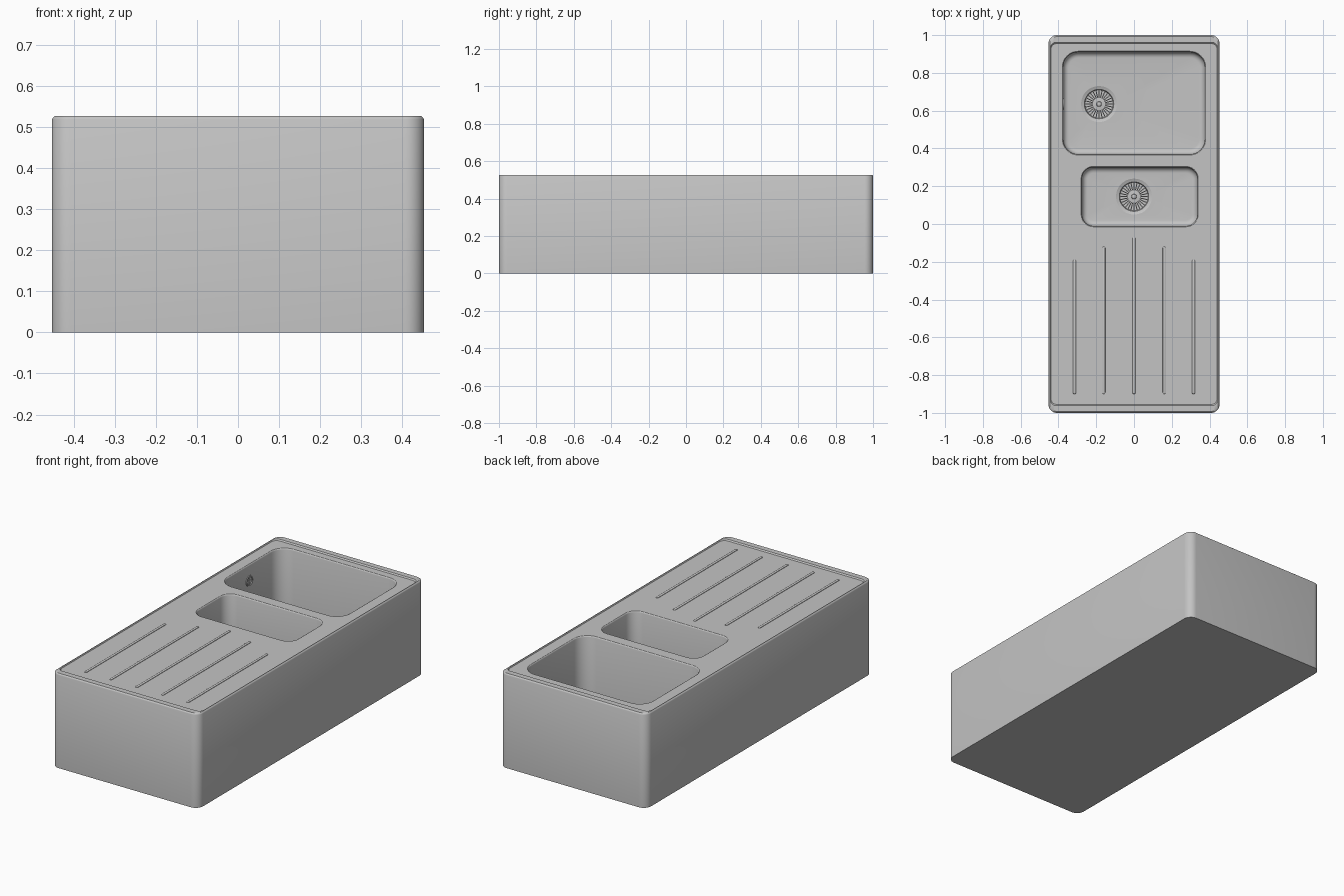
import bpy, bmesh, math
from mathutils import Matrix, Vector

if "Cube" in bpy.data.objects:
    bpy.data.objects.remove(bpy.data.objects["Cube"])

steel = bpy.data.materials.new("brushed_steel_grey")
steel.diffuse_color = (0.55, 0.55, 0.55, 1)
steel.use_nodes = True
steel.node_tree.nodes["Principled BSDF"].inputs["Base Color"].default_value = steel.diffuse_color


def finish(name, bm):
    """Turn a bmesh into a smooth-shaded steel object."""
    me = bpy.data.meshes.new(name)
    bm.to_mesh(me)
    bm.free()
    me.materials.append(steel)
    ob = bpy.data.objects.new(name, me)
    bpy.context.collection.objects.link(ob)
    bpy.ops.object.select_all(action='DESELECT')
    ob.select_set(True)
    bpy.context.view_layer.objects.active = ob
    bpy.ops.object.shade_smooth_by_angle(angle=math.radians(35))
    return ob


def rrect(bm, x0, x1, y0, y1, r, z, seg=8):
    """Counter-clockwise rounded rectangle of vertices."""
    out = []
    corners = ((x1 - r, y1 - r), (x0 + r, y1 - r), (x0 + r, y0 + r), (x1 - r, y0 + r))
    for k, (cx, cy) in enumerate(corners):
        for i in range(seg + 1):
            a = (k + i / seg) * math.pi / 2
            out.append(bm.verts.new((cx + r * math.cos(a), cy + r * math.sin(a), z)))
    return out


def ring(bm, cx, cy, r, z, n=48):
    return [bm.verts.new((cx + r * math.cos(2 * math.pi * i / n),
                          cy + r * math.sin(2 * math.pi * i / n), z)) for i in range(n)]


def loft(bm, loops):
    for a, b in zip(loops, loops[1:]):
        n = len(a)
        for i in range(n):
            j = (i + 1) % n
            bm.faces.new((a[i], a[j], b[j], b[i]))


def fill(bm, *loops):
    """Flat upward face bounded by the first loop, the others are holes."""
    edges = []
    for lp in loops:
        for i in range(len(lp)):
            pair = (lp[i], lp[(i + 1) % len(lp)])
            edges.append(bm.edges.get(pair) or bm.edges.new(pair))
    res = bmesh.ops.triangle_fill(bm, use_beauty=True, use_dissolve=False,
                                  edges=edges, normal=(0, 0, 1))
    for f in res["geom"]:
        if isinstance(f, bmesh.types.BMFace):
            f.normal_update()
            if f.normal.z < 0:
                f.normal_flip()


DECK = 0.521
# x0, x1, y0, y1, corner radius, floor height, drain centre
BOWLS = {
    "large_bowl": (-0.38, 0.38, 0.365, 0.915, 0.085, 0.15, (-0.185, 0.635)),
    "small_bowl": (-0.28, 0.34, -0.015, 0.305, 0.065, 0.25, (0.0, 0.145)),
}

# Outer block with raised rim and deck, open where the bowls sit
bm = bmesh.new()
profile = [(0.453, 1.0, 0.045, 0.0), (0.453, 1.0, 0.045, 0.519),
           (0.451, 0.998, 0.043, 0.523), (0.446, 0.993, 0.040, 0.527),
           (0.443, 0.962, 0.032, 0.527), (0.440, 0.955, 0.030, DECK)]
loops = [rrect(bm, -x, x, -y, y, r, z) for x, y, r, z in profile]
loft(bm, loops)
bm.faces.new(loops[0][::-1])
holes = [rrect(bm, *b[:5], DECK) for b in BOWLS.values()]
fill(bm, loops[-1], *holes)
finish("sink_body", bm)

for name, (x0, x1, y0, y1, r, zf, (dx, dy)) in BOWLS.items():
    # Bowl: rolled lip, straight walls, rounded bottom edge, floor with drain hole
    bm = bmesh.new()
    steps = [(0, DECK), (0.003, DECK - 0.002), (0.005, DECK - 0.007)]
    f = 0.03
    for i in range(7):
        a = i / 6 * math.pi / 2
        steps.append((0.005 + f * (1 - math.cos(a)), zf + f * (1 - math.sin(a))))
    lp = [rrect(bm, x0 + d, x1 - d, y0 + d, y1 - d, r - d, z) for d, z in steps]
    loft(bm, lp)
    hole = ring(bm, dx, dy, 0.095, zf)
    fill(bm, lp[-1], hole)
    finish(name, bm)

    # Drain dish
    bm = bmesh.new()
    dish = [ring(bm, dx, dy, q, zf + h) for q, h in
            ((0.095, 0), (0.088, -0.003), (0.078, -0.006), (0.074, -0.016), (0.02, -0.018))]
    loft(bm, dish)
    bm.faces.new(dish[-1])
    finish(name + "_drain", bm)

    # Strainer: radial bars and a centre knob
    bm = bmesh.new()
    for i in range(28):
        m = (Matrix.Translation((dx, dy, zf - 0.012))
             @ Matrix.Rotation(2 * math.pi * i / 28, 4, 'Z')
             @ Matrix.Translation((0.052, 0, 0))
             @ Matrix.Diagonal((0.04, 0.005, 0.01, 1)))
        bmesh.ops.create_cube(bm, size=1, matrix=m)
    hub = [ring(bm, dx, dy, q, zf + h) for q, h in
           ((0.034, -0.018), (0.034, -0.008), (0.014, -0.006), (0.012, 0.002), (0.009, 0.004))]
    loft(bm, hub)
    bm.faces.new(hub[-1])
    finish(name + "_strainer", bm)

# Draining ribs: low rounded bars, longest in the middle
for k, (x, y1) in enumerate(((-0.315, -0.19), (-0.16, -0.12), (0, -0.07),
                             (0.16, -0.12), (0.315, -0.19))):
    bm = bmesh.new()
    lp = [rrect(bm, x - w, x + w, -0.9 + 0.008 - w, y1 - 0.008 + w, w * 0.95, z, 4)
          for w, z in ((0.008, DECK - 0.001), (0.0075, DECK + 0.002),
                       (0.005, DECK + 0.004), (0.002, DECK + 0.005))]
    loft(bm, lp)
    bm.faces.new(lp[-1])
    finish("drainer_rib_%d" % (k + 1), bm)

# Overflow outlet on the large bowl wall: round plate with raised ring and cross bars
bm = bmesh.new()
lp = [ring(bm, 0, 0, q, h, 32) for q, h in
      ((0.03, -0.002), (0.029, 0.004), (0.024, 0.005), (0.021, 0.001))]
loft(bm, lp)
bm.faces.new(lp[-1])
for a in (0, math.pi / 2):
    bmesh.ops.create_cube(bm, size=1, matrix=Matrix.Rotation(a, 4, 'Z')
                          @ Matrix.Translation((0, 0, 0.002))
                          @ Matrix.Diagonal((0.042, 0.006, 0.004, 1)))
bm.transform(Matrix.Translation((-0.375, 0.635, 0.43)) @ Matrix.Rotation(math.pi / 2, 4, 'Y'))
finish("overflow_outlet", bm)
